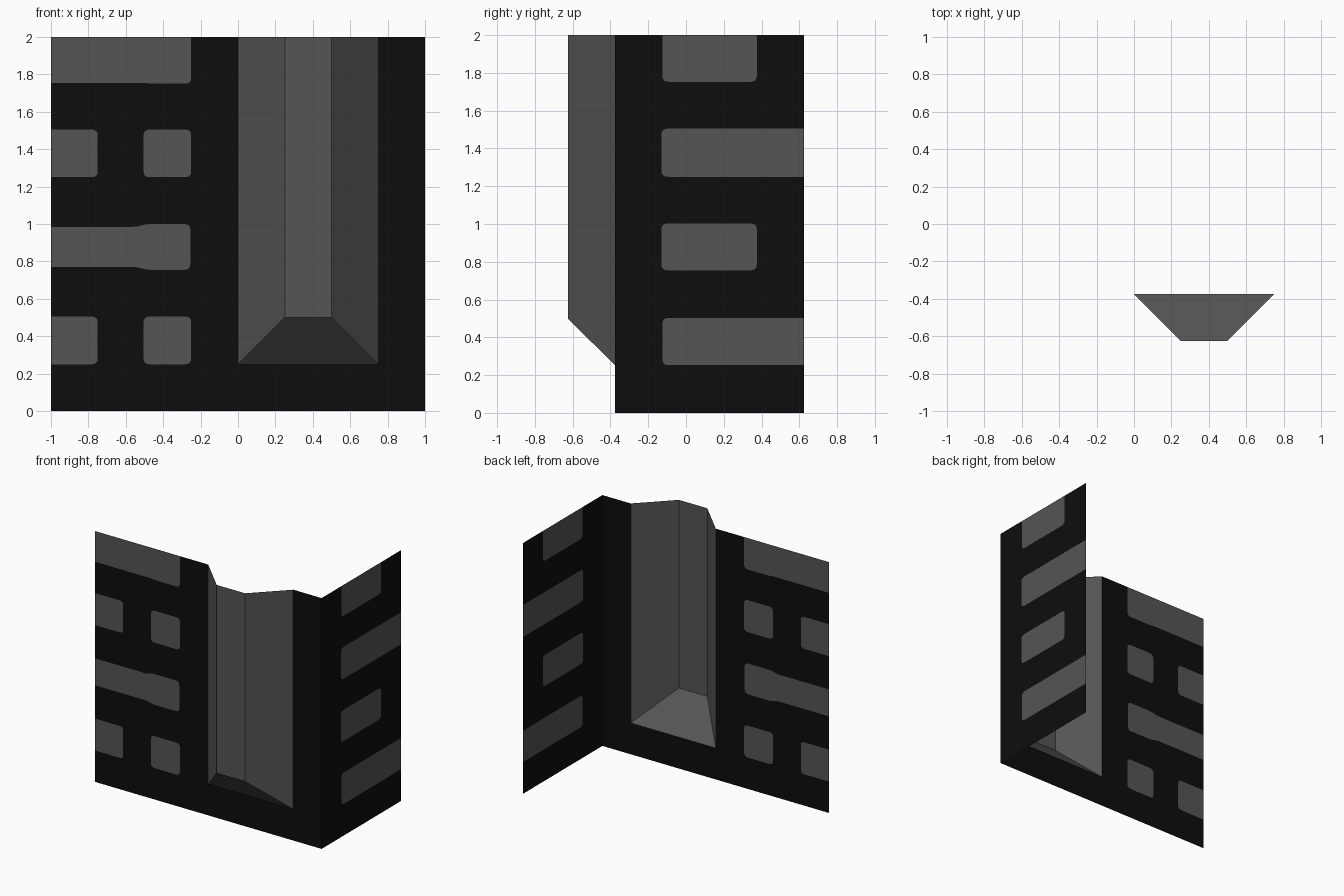
import bpy, bmesh
from mathutils import Vector
from mathutils.geometry import delaunay_2d_cdt

if "Cube" in bpy.data.objects:
    bpy.data.objects.remove(bpy.data.objects["Cube"])

def material(name, v):
    m = bpy.data.materials.new(name)
    m.diffuse_color = (v, v, v, 1)
    m.use_nodes = True
    m.node_tree.nodes["Principled BSDF"].inputs["Base Color"].default_value = m.diffuse_color
    return m

black = material("black wall", 0.004)
grey = material("dark grey", 0.09)

def finish(bm, name, mats, facing):
    """Turn all faces towards the given direction and make the object."""
    for f in bm.faces:
        f.normal_update()
        if f.normal.dot(facing) < 0:
            f.normal_flip()
    me = bpy.data.meshes.new(name)
    bm.to_mesh(me)
    bm.free()
    for m in mats:
        me.materials.append(m)
    ob = bpy.data.objects.new(name, me)
    bpy.context.collection.objects.link(ob)

def rect(a, b, c, d):
    return [(a, c), (b, c), (b, d), (a, d)]

def rounded(pts, border, r=0.032):
    """Round the corners of an outline, except those on the wall's border."""
    u0, u1, v0, v1 = border
    pts = [Vector(p) for p in pts]
    out = []
    for i, p in enumerate(pts):
        if min(abs(p.x - u0), abs(p.x - u1), abs(p.y - v0), abs(p.y - v1)) < 1e-4:
            out.append(p)
            continue
        ends = []
        for q in (pts[i - 1], pts[(i + 1) % len(pts)]):
            d = q - p
            ends.append(p + d.normalized() * min(r, d.length * 0.4))
        for k in range(5):
            t = k / 4
            out.append(ends[0] * (1 - t) ** 2 + p * (2 * t * (1 - t)) + ends[1] * t * t)
    return out

def wall(name, border, panels, opening, place, facing):
    """Flat wall sheet with panels cut in as grey faces and an optional opening."""
    loops = [[Vector(p) for p in rect(*border)]]
    loops += [rounded(p, border) for p in panels]
    n_panels = len(loops)
    if opening:
        loops.append([Vector(p) for p in rect(*opening)])
    verts, faces = [], []
    for loop in loops:
        faces.append(list(range(len(verts), len(verts) + len(loop))))
        verts += loop
    vo, _, fo, _, _, src = delaunay_2d_cdt(verts, [], faces, 0, 1e-5)
    bm = bmesh.new()
    bv = [bm.verts.new(place(v.x, v.y)) for v in vo]
    for f, ids in zip(fo, src):
        if any(i >= n_panels for i in ids):
            continue
        face = bm.faces.new([bv[i] for i in f])
        face.material_index = int(any(0 < i < n_panels for i in ids))
    finish(bm, name, [black, grey], facing)

# front wall with stone-like panels on the left and the channel opening
front_panels = [
    [(-1, 1.755), (-0.5, 1.755), (-0.47, 1.75), (-0.25, 1.75), (-0.25, 2), (-1, 2)],
    [(-1, 0.77), (-0.54, 0.77), (-0.49, 0.755), (-0.255, 0.755),
     (-0.255, 1.0), (-0.49, 1.0), (-0.54, 0.985), (-1, 0.985)],
]
for z in (0.25, 1.25):
    front_panels += [rect(-1, -0.75, z, z + 0.255), rect(-0.505, -0.25, z, z + 0.255)]
wall("front_wall", (-1, 1, 0, 2), front_panels, (0, 0.75, 0.25, 2),
     lambda u, v: (u, -0.375, v), Vector((0, -1, 0)))

# right wall
side_panels = [rect(-0.125, 0.375, 1.753, 2), rect(-0.13, 0.625, 1.25, 1.505),
               rect(-0.13, 0.375, 0.755, 1.003), rect(-0.125, 0.625, 0.253, 0.503)]
wall("right_wall", (-0.375, 0.625, 0, 2), side_panels, None,
     lambda u, v: (1, u, v), Vector((1, 0, 0)))

# projecting bay: open at the back and top, bevelled sides and foot
bm = bmesh.new()
outer = [bm.verts.new((x, -0.375, z)) for x, z in ((0, 2), (0, 0.25), (0.75, 0.25), (0.75, 2))]
inner = [bm.verts.new((x, -0.625, z)) for x, z in ((0.25, 2), (0.25, 0.5), (0.5, 0.5), (0.5, 2))]
bm.faces.new(inner)
for i in range(3):
    bm.faces.new((outer[i], outer[i + 1], inner[i + 1], inner[i]))
finish(bm, "front_bay", [grey], Vector((0, -1, 0)))
